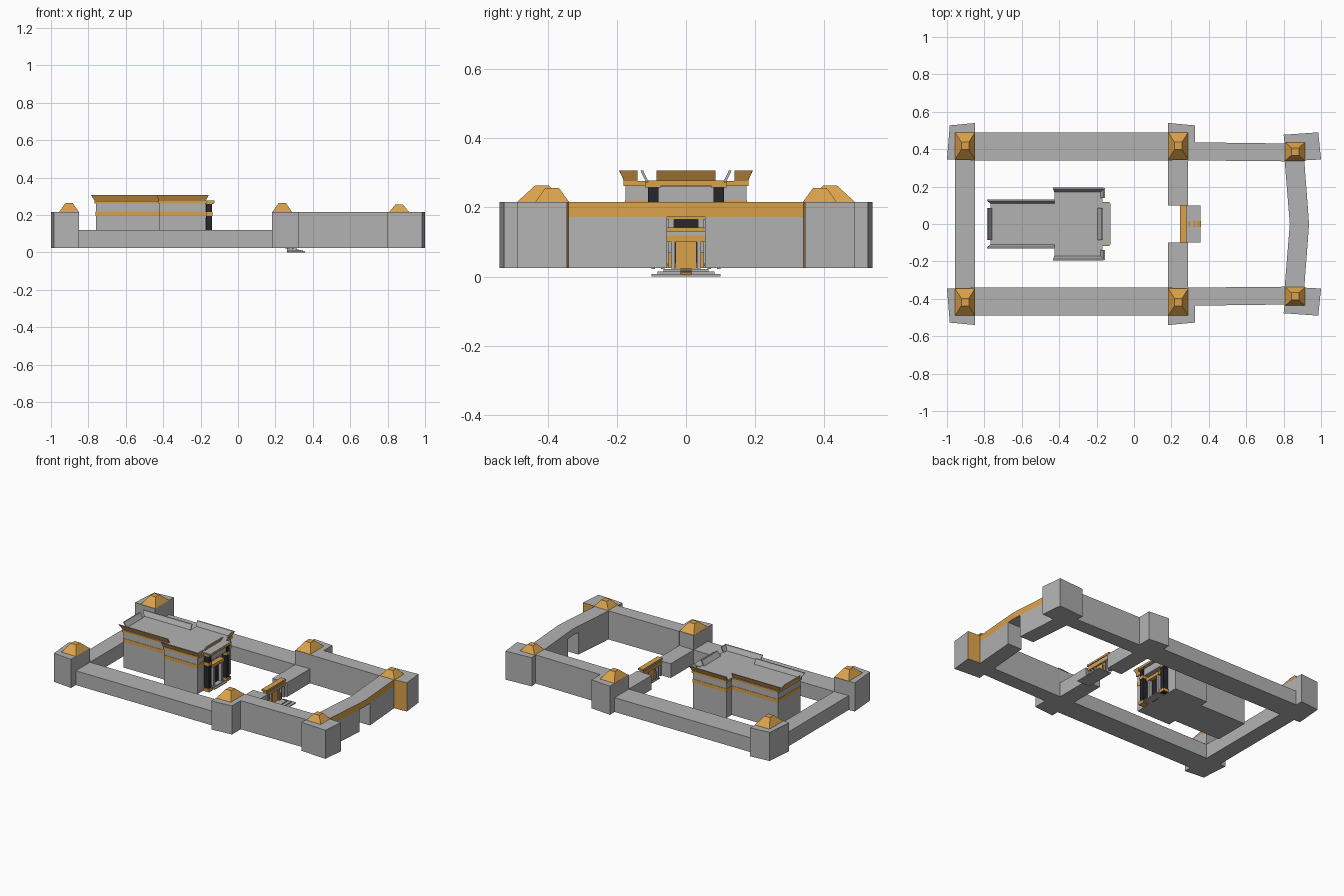
import bpy, bmesh
from mathutils import Vector

if "Cube" in bpy.data.objects:
    bpy.data.objects.remove(bpy.data.objects["Cube"])


def material(name, rgb):
    m = bpy.data.materials.new(name)
    m.diffuse_color = (*rgb, 1)
    m.use_nodes = True
    m.node_tree.nodes["Principled BSDF"].inputs["Base Color"].default_value = m.diffuse_color
    return m


GREY = material("stone", (0.45, 0.45, 0.45))
GOLD = material("ochre", (0.70, 0.36, 0.07))
DARK = material("black", (0.02, 0.02, 0.025))


def loft(name, low, high, mat=GREY, paint=None):
    """Solid between two matching loops; paint = {side index: material}."""
    mats = [mat] + list({m.name: m for m in (paint or {}).values()}.values())
    bm = bmesh.new()
    a = [bm.verts.new(p) for p in low]
    b = [bm.verts.new(p) for p in high]
    n = len(a)
    bm.faces.new(a[::-1])
    bm.faces.new(b)
    for i in range(n):
        j = (i + 1) % n
        f = bm.faces.new((a[i], a[j], b[j], b[i]))
        if paint and i in paint:
            f.material_index = mats.index(paint[i])
    bmesh.ops.recalc_face_normals(bm, faces=bm.faces)
    me = bpy.data.meshes.new(name)
    bm.to_mesh(me)
    bm.free()
    for m in mats:
        me.materials.append(m)
    ob = bpy.data.objects.new(name, me)
    bpy.context.collection.objects.link(ob)
    return ob


def prism(name, pts, z0, z1, mat=GREY, paint=None):
    return loft(name, [(x, y, z0) for x, y in pts], [(x, y, z1) for x, y in pts], mat, paint)


def rect(x0, x1, y0, y1):
    return [(x0, y0), (x1, y0), (x1, y1), (x0, y1)]


def box(name, x0, x1, y0, y1, z0, z1, mat=GREY, paint=None):
    return prism(name, rect(x0, x1, y0, y1), z0, z1, mat, paint)


def flip(pts, s):
    return [(x, y * s) for x, y in pts]


def flare(name, p, q, n, e0=0, e1=0, z0=0.275, z1=0.307, out=0.02, t=0.008):
    """Outward leaning parapet from p to q, ochre outside, ends flared by e0, e1."""
    p, q, n = Vector(p), Vector(q), Vector(n)
    d = (q - p).normalized()
    low = [p, q, q - n * t, p - n * t]
    hp, hq = p + n * out - d * e0, q + n * out + d * e1
    high = [hp, hq, hq - n * t, hp - n * t]
    return loft(name, [(*v, z0) for v in low], [(*v, z1) for v in high], GREY, {0: GOLD})


B, LOW, TOP = 0.025, 0.12, 0.215   # wall base, low wall top, high wall top

for s, side in ((1, "left"), (-1, "right")):
    # corner and middle towers with slightly battered plans
    prism(f"rear_tower_{side}", flip([(-1, .345), (-.85, .34), (-.85, .54), (-.985, .527)], s), B, TOP)
    prism(f"middle_tower_{side}", flip([(.182, .34), (.325, .345), (.325, .527), (.182, .54)], s), B, TOP)
    prism(f"front_tower_{side}", flip([(.815, .335), (1, .345), (.985, .49), (.80, .477)], s), B, TOP,
          GREY, {0: GOLD})
    # tower roofs
    for nm, x0, x1, y0, y1 in (("rear", -.957, -.85, .345, .49), ("middle", .183, .29, .345, .49),
                               ("front", .808, .915, .338, .437)):
        cx, cy = (x0 + x1) / 2, (y0 + y1) / 2
        h = 0.02
        loft(f"{nm}_tower_roof_{side}",
             [(x, y * s, TOP) for x, y in rect(x0, x1, y0, y1)],
             [(x, y * s, .263 if nm != "front" else .256) for x, y in rect(cx - h, cx + h, cy - h, cy + h)],
             GOLD)
    # side walls, cross walls and front wall piers
    prism(f"side_wall_{side}", flip(rect(-.9, .29, .34, .49), s), B, LOW)
    prism(f"forecourt_wall_{side}", flip([(.29, .34), (.84, .335), (.84, .43), (.29, .437)], s), B, TOP)
    prism(f"cross_wall_{side}", flip(rect(.182, .29, .10, .345), s), B, LOW)
    prism(f"front_pier_{side}", flip([(.829, .055), (.932, .055), (.91, .345), (.805, .345)], s), B, .172)

box("rear_wall", -.957, -.85, -.345, .345, B, LOW)

# band over the entrance, ochre on the outer face
prism("front_lintel", [(.805, -.345), (.91, -.345), (.936, 0), (.91, .345), (.805, .345), (.833, 0)],
      .172, TOP, GREY, {1: GOLD, 2: GOLD})

# inner gate with steps
box("gate_roof", .245, .28, -.102, .102, .13, .142, GOLD)
box("gate_frieze", .25, .275, -.095, .095, .118, .13)
box("gate_lintel", .248, .278, -.10, .10, .10, .118, GOLD)
for s, side in ((1, "left"), (-1, "right")):
    for i, (y0, y1) in enumerate(((.032, .042), (.062, .072), (.09, .10))):
        prism(f"gate_post_{side}_{i}", flip(rect(.25, .275, y0, y1), s), .022, .10)
    prism(f"gate_rail_{side}", flip(rect(.252, .282, .042, .052), s), .025, .07, GOLD)
box("gate_door", .255, .268, -.03, .03, .022, .10, GOLD)
for i, (x1, y) in enumerate(((.355, .10), (.335, .082), (.315, .065))):
    box(f"gate_step_{i}", .262, x1, -y, y, i * .007, i * .007 + .007)
loft("gate_ramp", [(.29, -.016, 0), (.358, -.016, 0), (.358, .016, 0), (.29, .016, 0)],
     [(.29, -.016, .024), (.358, -.016, .006), (.358, .016, .006), (.29, .016, .024)], GOLD)


# palace: T-shaped body, band and cornice
def tee(g):
    return [(-.76 - g, -.12 - g), (-.42 - g, -.12 - g), (-.42 - g, -.175 - g), (-.175 + g, -.175 - g),
            (-.175 + g, .175 + g), (-.42 - g, .175 + g), (-.42 - g, .12 + g), (-.76 - g, .12 + g)]


prism("palace_body", tee(0), B, .264)
prism("palace_band", tee(.002), .196, .22, GOLD)
prism("palace_cornice", tee(.006), .262, .276, GREY, {i: GOLD for i in range(8)})

# leaning parapets around the roof
flare("parapet_rear", (-.766, -.085), (-.766, .085), (-1, 0))
flare("parapet_front", (-.187, -.085), (-.187, .085), (1, 0))
for s, side in ((1, "left"), (-1, "right")):
    flare(f"parapet_rear_wing_{side}", (-.766, .117 * s), (-.426, .117 * s), (0, s), .02, 0, out=.015)
    flare(f"parapet_front_wing_{side}", (-.426, .178 * s), (-.172, .178 * s), (0, s), .006, .01, out=.016)
    flare(f"parapet_front_corner_{side}", (-.172, .14 * s), (-.172, .18 * s), (1, 0), 0, .012, out=.016)
    # portico pillars
    prism(f"pillar_{side}", flip(rect(-.172, -.138, .08, .11), s), B, .264, DARK)
    for nm, z0, z1, g in (("base", B, .045, .006), ("ring", .196, .216, .002), ("cap", .258, .274, .008)):
        prism(f"pillar_{nm}_{side}", flip(rect(-.172, -.138 + g, .08 - g, .11 + g), s), z0, z1, GOLD)
    prism(f"door_jamb_{side}", flip(rect(-.175, -.145, .035, .05), s), B, .17)

# palace entrance
box("portico_beam", -.175, -.145, -.08, .08, .215, .262)
box("portico_roof", -.18, -.126, -.11, .11, .264, .278, GREY, {1: GOLD})
box("door_lintel", -.175, -.142, -.06, .06, .165, .185, GOLD)
box("palace_door", -.176, -.168, -.035, .035, B, .165, DARK)
for i in range(2):
    box(f"palace_step_{i}", -.175, -.125 - i * .012, -.065 + i * .012, .065 - i * .012,
        B + i * .007, B + .007 + i * .007)
